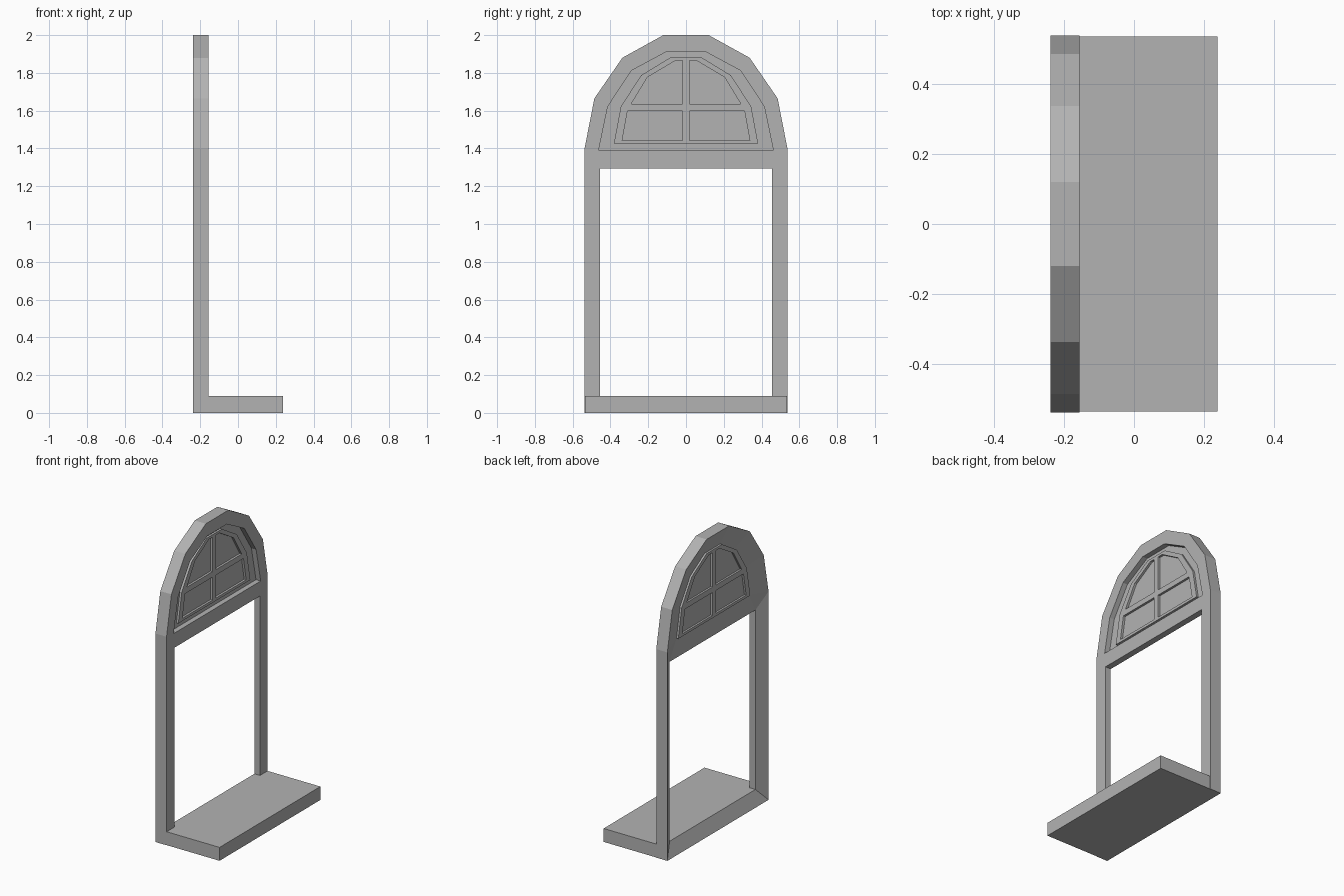
import bpy
import bmesh
from math import radians

if "Cube" in bpy.data.objects:
    bpy.data.objects.remove(bpy.data.objects["Cube"])

grey = bpy.data.materials.new("grey_paint")
grey.diffuse_color = (0.45, 0.45, 0.45, 1)
grey.use_nodes = True
grey.node_tree.nodes["Principled BSDF"].inputs["Base Color"].default_value = grey.diffuse_color


def mirrored(half):
    """Close a right-hand half profile (y, z) by mirroring it across y = 0."""
    return half + [(-y, z) for y, z in reversed(half)]


def flip(loop):
    return [(-y, z) for y, z in reversed(loop)]


def slab(name, loops, x0, x1):
    """Flat plate in the y-z plane: first loop is the outline, the rest are holes."""
    cu = bpy.data.curves.new(name, 'CURVE')
    cu.dimensions = '2D'
    cu.fill_mode = 'BOTH'
    cu.extrude = (x1 - x0) / 2
    for loop in loops:
        sp = cu.splines.new('POLY')
        sp.points.add(len(loop) - 1)
        for p, (y, z) in zip(sp.points, loop):
            p.co = (y, z, 0, 1)
        sp.use_cyclic_u = True
    ob = bpy.data.objects.new(name, cu)
    bpy.context.collection.objects.link(ob)
    ob.rotation_euler = (radians(90), 0, radians(90))
    ob.location.x = (x0 + x1) / 2
    bpy.ops.object.select_all(action='DESELECT')
    ob.select_set(True)
    bpy.context.view_layer.objects.active = ob
    bpy.ops.object.convert(target='MESH')
    ob = bpy.context.view_layer.objects.active
    bm = bmesh.new()
    bm.from_mesh(ob.data)
    bmesh.ops.remove_doubles(bm, verts=bm.verts, dist=0.0005)
    bmesh.ops.recalc_face_normals(bm, faces=bm.faces)
    bm.to_mesh(ob.data)
    bm.free()
    for poly in ob.data.polygons:
        poly.use_smooth = False
    ob.data.materials.append(grey)
    return ob


# Sill
bpy.ops.mesh.primitive_cube_add(size=1, location=(0.04125, 0, 0.045))
sill = bpy.context.object
sill.name = "sill"
sill.scale = (0.3925, 1.07, 0.09)
sill.data.materials.append(grey)

# Profiles of the arched frame
outer = mirrored([(0.537, 0), (0.537, 1.40), (0.485, 1.665), (0.337, 1.88), (0.12, 2.0)])
door = [(0.455, 0.09), (0.455, 1.295), (-0.455, 1.295), (-0.455, 0.09)]
rebate = mirrored([(0.462, 1.393), (0.414, 1.622), (0.289, 1.812), (0.103, 1.912)])
light = mirrored([(0.382, 1.425), (0.345, 1.622), (0.238, 1.787), (0.082, 1.882)])

# Arched frame: flat front with a stepped recess, back sloping in to the openings
FRONT, BACK, STEP, INNER = -0.155, -0.2375, -0.190, -0.197
bm = bmesh.new()


def ring(loop, x):
    return [bm.verts.new((x, y, z)) for y, z in loop]


def wall(a, b):
    for i in range(len(a)):
        j = (i + 1) % len(a)
        bm.faces.new((a[i], a[j], b[j], b[i]))


def face_plate(o, d, a):
    """Frame surface between outline o, doorway d and arched light a."""
    for i in range(7):
        bm.faces.new((o[i + 1], o[i + 2], a[i + 1], a[i]))
    for quad in ((o[0], o[1], d[1], d[0]), (o[8], o[9], d[3], d[2]),
                 (o[9], o[0], d[0], d[3]), (d[1], a[0], a[7], d[2]),
                 (o[1], a[0], d[1]), (o[8], d[2], a[7])):
        bm.faces.new(quad)


of, ob_ = ring(outer, FRONT), ring(outer, BACK)
df, db = ring(door, FRONT), ring(door, INNER)
rf, rs = ring(rebate, FRONT), ring(rebate, STEP)
ls, lb = ring(light, STEP), ring(light, INNER)
face_plate(of, df, rf)
face_plate(ob_, db, lb)
for a, b in ((of, ob_), (df, db), (rf, rs), (rs, ls), (ls, lb)):
    wall(a, b)
bmesh.ops.recalc_face_normals(bm, faces=bm.faces)
mesh = bpy.data.meshes.new("arched_frame")
bm.to_mesh(mesh)
bm.free()
mesh.materials.append(grey)
bpy.context.collection.objects.link(bpy.data.objects.new("arched_frame", mesh))

# Window sash with four openings
upper = [(0.019, 1.634), (0.291, 1.634), (0.204, 1.777), (0.056, 1.865), (0.019, 1.865)]
lower = [(0.019, 1.443), (0.338, 1.443), (0.31, 1.597), (0.019, 1.597)]
panes = {"upper_right": upper, "upper_left": flip(upper),
         "lower_right": lower, "lower_left": flip(lower)}
slab("window_sash", [light] + list(panes.values()), -0.21, -0.176)

# Panes
for key, loop in panes.items():
    slab("pane_" + key, [loop], -0.197, -0.191)
